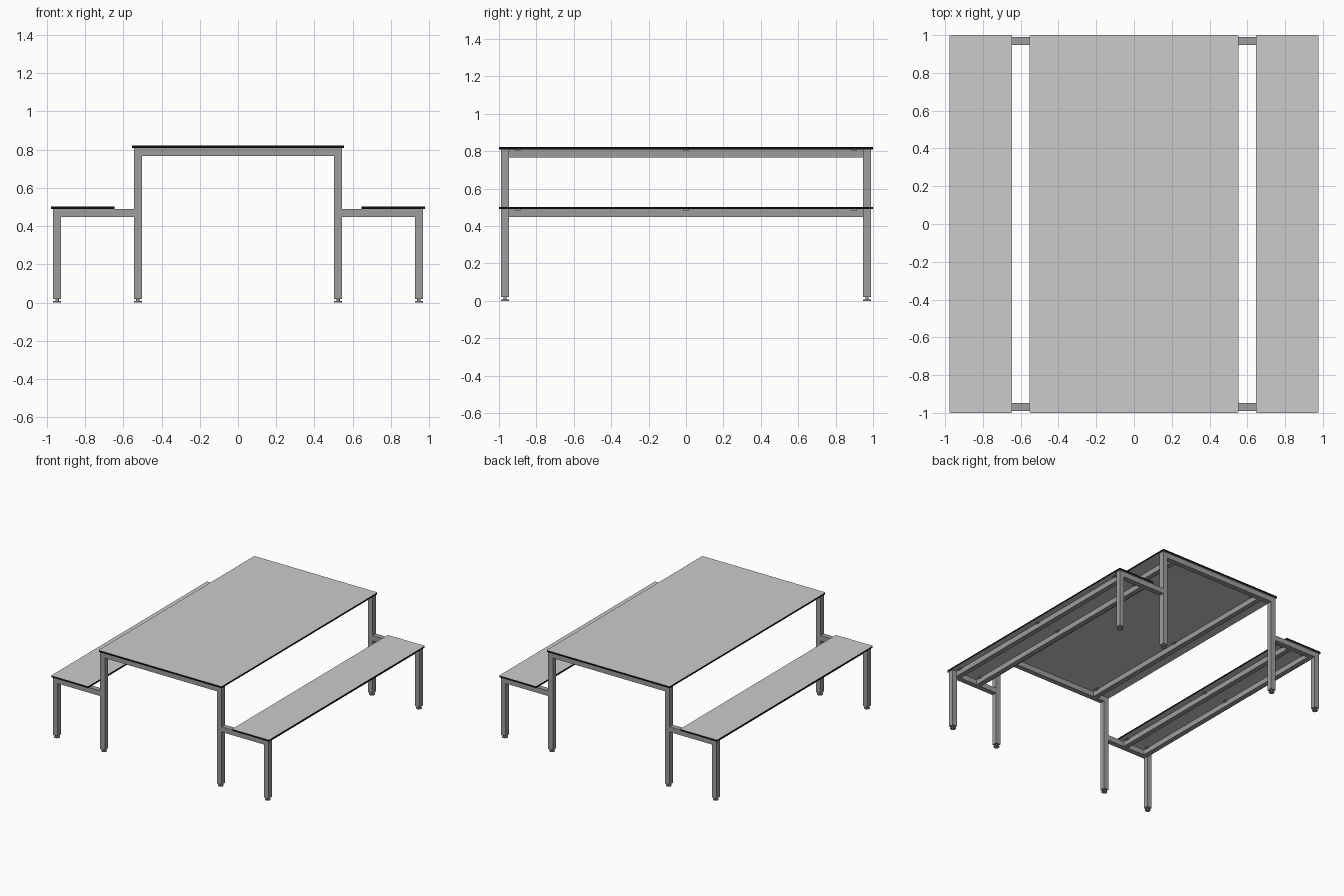
import bpy, bmesh

cube = bpy.data.objects.get("Cube")
if cube:
    bpy.data.objects.remove(cube, do_unlink=True)


def material(name, value):
    mat = bpy.data.materials.new(name)
    mat.use_nodes = True
    colour = (value, value, value, 1)
    mat.diffuse_color = colour
    mat.node_tree.nodes["Principled BSDF"].inputs["Base Color"].default_value = colour
    return mat


BOARD = material("light grey board", 0.6)
EDGE = material("black board edge", 0.005)
STEEL = material("grey steel", 0.34)


def finish(name, bm, *mats):
    mesh = bpy.data.meshes.new(name)
    bm.to_mesh(mesh)
    bm.free()
    for mat in mats:
        mesh.materials.append(mat)
    obj = bpy.data.objects.new(name, mesh)
    bpy.context.collection.objects.link(obj)
    return obj


def box_mesh(low, high):
    bm = bmesh.new()
    bmesh.ops.create_cube(bm, size=1)
    for v in bm.verts:
        for i in range(3):
            v.co[i] = (low[i] + high[i]) / 2 + v.co[i] * (high[i] - low[i])
    return bm


def bar(name, low, high):
    return finish(name, box_mesh(low, high), STEEL)


def board(name, x0, x1, z0, z1):
    # Board with softened corners and a dark edge band
    bm = box_mesh((x0, -1, z0), (x1, 1, z1))
    corners = [e for e in bm.edges
               if abs(e.verts[0].co.z - e.verts[1].co.z) > 0.001]
    bmesh.ops.bevel(bm, geom=corners, offset=0.008, segments=3,
                    profile=0.5, affect='EDGES')
    bm.normal_update()
    for f in bm.faces:
        f.material_index = 0 if abs(f.normal.z) > 0.5 else 1
    return finish(name, bm, BOARD, EDGE)


def disc(name, x, y, z, radius, height):
    bm = bmesh.new()
    bmesh.ops.create_cone(bm, cap_ends=True, segments=20,
                          radius1=radius, radius2=radius, depth=height)
    bmesh.ops.translate(bm, verts=bm.verts, vec=(x, y, z + height / 2))
    return finish(name, bm, STEEL)


TUBE = 0.042
TABLE_Z, SEAT_Z = 0.809, 0.490
LEG_X, SEAT_LEG_X, LEG_Y = 0.524, 0.946, 0.968
H = TUBE / 2


def rail(name, x, top):
    # Lengthwise rail with screw tabs along its sides
    inner = LEG_Y - H
    bar(name, (x - H * 0.95, -inner, top - TUBE), (x + H * 0.95, inner, top))
    for y in (-0.9, 0, 0.9):
        bar(name + "_tab", (x - 0.04, y - 0.015, top - 0.006),
            (x + 0.04, y + 0.015, top))


# Boards
board("table_top", -0.553, 0.553, TABLE_Z, 0.822)
board("left_seat", 0.645, 0.978, SEAT_Z, 0.502)
board("right_seat", -0.978, -0.645, SEAT_Z, 0.502)

for end, y in (("front", -LEG_Y), ("back", LEG_Y)):
    # Beam under the table end
    bar(end + "_table_beam", (-LEG_X + H, y - H, TABLE_Z - TUBE),
        (LEG_X - H, y + H, TABLE_Z))
    for side, s in (("left", 1), ("right", -1)):
        name = end + "_" + side
        # Legs with levelling feet
        for part, x, top in (("_table_leg", LEG_X, TABLE_Z),
                             ("_seat_leg", SEAT_LEG_X, SEAT_Z)):
            bar(name + part, (s * x - H, y - H, 0.02), (s * x + H, y + H, top))
            disc(name + part + "_foot", s * x, y, 0, 0.021, 0.008)
            disc(name + part + "_stem", s * x, y, 0.008, 0.009, 0.013)
        # Arm joining the seat leg to the table leg
        xs = sorted((s * (LEG_X + H), s * (SEAT_LEG_X - H)))
        bar(name + "_seat_arm", (xs[0], y - H, SEAT_Z - TUBE),
            (xs[1], y + H, SEAT_Z))

# Lengthwise rails
for side, s in (("left", 1), ("right", -1)):
    rail(side + "_table_rail", s * 0.42, TABLE_Z)
    rail(side + "_inner_seat_rail", s * 0.715, SEAT_Z)
    rail(side + "_outer_seat_rail", s * 0.91, SEAT_Z)
